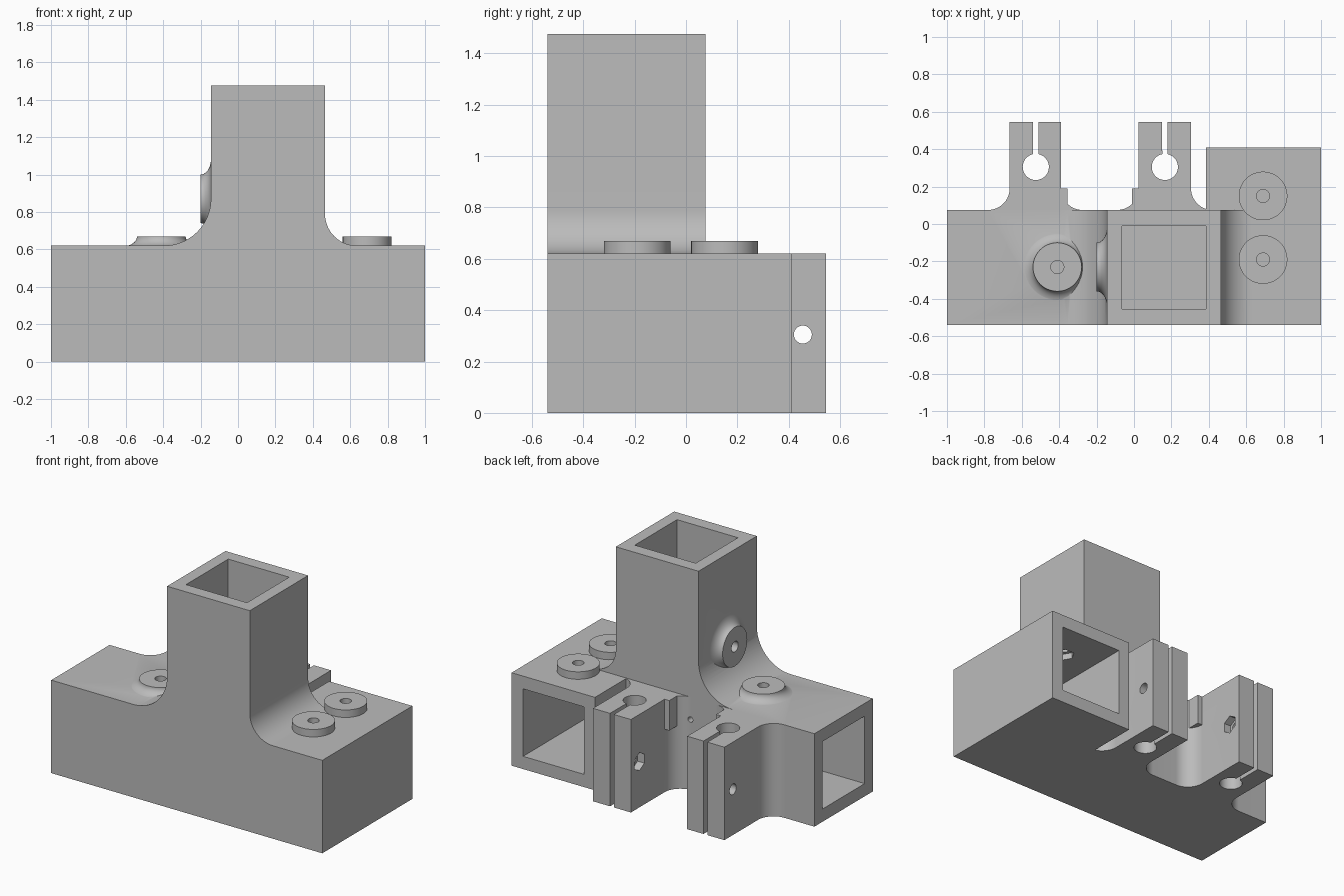
import bpy, bmesh, math
from mathutils import Vector, Matrix

if "Cube" in bpy.data.objects:
    bpy.data.objects.remove(bpy.data.objects["Cube"])

grey = bpy.data.materials.new("plain grey")
grey.use_nodes = True
grey.diffuse_color = (0.5, 0.5, 0.5, 1)
grey.node_tree.nodes["Principled BSDF"].inputs["Base Color"].default_value = (0.5, 0.5, 0.5, 1)


def finish(bm, name):
    bmesh.ops.recalc_face_normals(bm, faces=bm.faces)
    mesh = bpy.data.meshes.new(name)
    bm.to_mesh(mesh)
    bm.free()
    mesh.materials.append(grey)
    ob = bpy.data.objects.new(name, mesh)
    bpy.context.collection.objects.link(ob)
    return ob


def arc(cx, cy, r, a0, a1, n=20):
    angles = [math.radians(a0 + (a1 - a0) * i / n) for i in range(n + 1)]
    return [(cx + r * math.cos(a), cy + r * math.sin(a)) for a in angles]


def prism(name, points, direction):
    bm = bmesh.new()
    face = bm.faces.new([bm.verts.new(p) for p in points])
    ext = bmesh.ops.extrude_face_region(bm, geom=[face])
    verts = [v for v in ext["geom"] if isinstance(v, bmesh.types.BMVert)]
    bmesh.ops.translate(bm, verts=verts, vec=direction)
    return finish(bm, name)


def box(name, x0, x1, y0, y1, z0, z1):
    outline = [(x0, y0, z0), (x1, y0, z0), (x1, y1, z0), (x0, y1, z0)]
    return prism(name, outline, (0, 0, z1 - z0))


def lathe(name, profile, origin, axis, sides=48):
    """Solid of revolution from (radius, height) pairs, closed by flat caps."""
    turn = Vector((0, 0, 1)).rotation_difference(Vector(axis)).to_matrix().to_4x4()
    place = Matrix.Translation(origin) @ turn
    bm = bmesh.new()
    rings = []
    for r, h in profile:
        angles = [2 * math.pi * i / sides for i in range(sides)]
        rings.append([bm.verts.new(place @ Vector((r * math.cos(a), r * math.sin(a), h)))
                      for a in angles])
    for low, high in zip(rings, rings[1:]):
        for i in range(sides):
            j = (i + 1) % sides
            bm.faces.new((low[i], low[j], high[j], high[i]))
    bm.faces.new(rings[0])
    bm.faces.new(rings[-1])
    return finish(bm, name)


def rod(name, r, start, axis, length, sides=32):
    return lathe(name, [(r, 0), (r, length)], start, axis, sides)


def combine(target, other, operation):
    mod = target.modifiers.new(operation, "BOOLEAN")
    mod.operation, mod.solver, mod.object = operation, "EXACT", other
    bpy.ops.object.select_all(action="DESELECT")
    bpy.context.view_layer.objects.active = target
    target.select_set(True)
    bpy.ops.object.modifier_apply(modifier=mod.name)
    bpy.data.objects.remove(other)


# Plan outline of the base, with the two slotted rod clamps at the back
FRONT, BACK, TOP = -0.54, 0.075, 0.62
RODS = (0.165, -0.525)


def keyhole(cx):
    return ([(cx + 0.014, 0.545)] + arc(cx, 0.305, 0.07, 78.5, -258.5, 40)
            + [(cx - 0.014, 0.545)])


plan = [(-1, FRONT), (1, FRONT), (1, 0.41), (0.385, 0.41)]
plan += arc(0.42, 0.19, 0.115, 252, 180) + [(0.305, 0.545)]
plan += keyhole(RODS[0]) + [(0.025, 0.545)]
plan += arc(-0.09, 0.19, 0.115, 0, -90) + arc(-0.275, 0.19, 0.115, -90, -180)
plan += [(-0.39, 0.545)] + keyhole(RODS[1]) + [(-0.665, 0.545)]
plan += arc(-0.78, 0.19, 0.115, 0, -90) + [(-1, BACK)]
bracket = prism("tube_bracket", [(x, y, 0) for x, y in plan], (0, 0, TOP))

# Upright column with curved flanks
flank = [(-0.395, 0.5), (0.635, 0.5)]
flank += arc(0.635, 0.79, 0.17, 270, 180) + [(0.465, 1.475), (-0.145, 1.475)]
flank += arc(-0.395, 0.87, 0.25, 0, -90)
column = prism("column", [(x, FRONT, z) for x, z in flank], (0, BACK - FRONT, 0))
combine(bracket, column, "UNION")

# Small shoulders beside the clamps
for x0, x1 in ((-0.39, -0.355), (-0.01, 0.025)):
    combine(bracket, box("shoulder", x0, x1, 0.05, 0.19, 0.42, TOP), "UNION")

# Screw bosses: two plain, two with a flared skirt
for y in (0.15, -0.19):
    combine(bracket, rod("boss", 0.13, (0.69, y, 0.58), (0, 0, 1), 0.09, 48), "UNION")
flare = [(0.21, -0.03)]
flare += [(0.21 - 0.08 * math.sin(t), 0.055 - 0.055 * math.cos(t))
          for t in [math.pi / 2 * i / 10 for i in range(11)]]
combine(bracket, lathe("flared_boss", flare, (-0.41, -0.23, 0.615), (0, 0, 1)), "UNION")
combine(bracket, lathe("side_boss", flare, (-0.145, -0.23, 0.87), (-1, 0, 0)), "UNION")

# Square tube sockets
cutters = [
    box("column_socket", -0.065, 0.385, -0.455, -0.01, 0.7, 1.6),
    box("left_socket", -1.1, -0.145, -0.455, -0.01, 0.085, 0.535),
    box("rear_socket", 0.465, 0.915, -0.455, 0.5, 0.085, 0.535),
]

# Screw holes with hexagonal nut pockets
for x, y in ((0.69, 0.15), (0.69, -0.19), (-0.41, -0.23)):
    cutters.append(rod("screw_hole", 0.035, (x, y, 0.45), (0, 0, 1), 0.35))
    cutters.append(rod("nut_pocket", 0.065, (x, y, 0.5), (0, 0, 1), 0.075, 6))
cutters.append(rod("side_hole", 0.035, (-0.3, -0.23, 0.87), (1, 0, 0), 0.3))
cutters.append(rod("side_pocket", 0.065, (-0.1, -0.23, 0.87), (1, 0, 0), 0.08, 6))
cutters.append(rod("clamp_hole", 0.035, (-0.8, 0.455, 0.305), (1, 0, 0), 1.16))
for x in (-0.44, -0.02):
    cutters.append(rod("clamp_nut", 0.06, (x, 0.455, 0.305), (1, 0, 0), 0.095, 6))
cutters.append(rod("back_hole", 0.018, (-0.085, 0.02, 0.47), (0, 1, 0), 0.12, 20))
for cutter in cutters:
    combine(bracket, cutter, "DIFFERENCE")

# Tidy the coplanar seams and shade the curves
bm = bmesh.new()
bm.from_mesh(bracket.data)
bmesh.ops.remove_doubles(bm, verts=bm.verts, dist=0.0001)
bmesh.ops.dissolve_limit(bm, angle_limit=0.005, verts=bm.verts, edges=bm.edges)
bm.to_mesh(bracket.data)
bm.free()
bpy.ops.object.select_all(action="DESELECT")
bracket.select_set(True)
bpy.context.view_layer.objects.active = bracket
bpy.ops.object.shade_smooth_by_angle(angle=math.radians(30))
